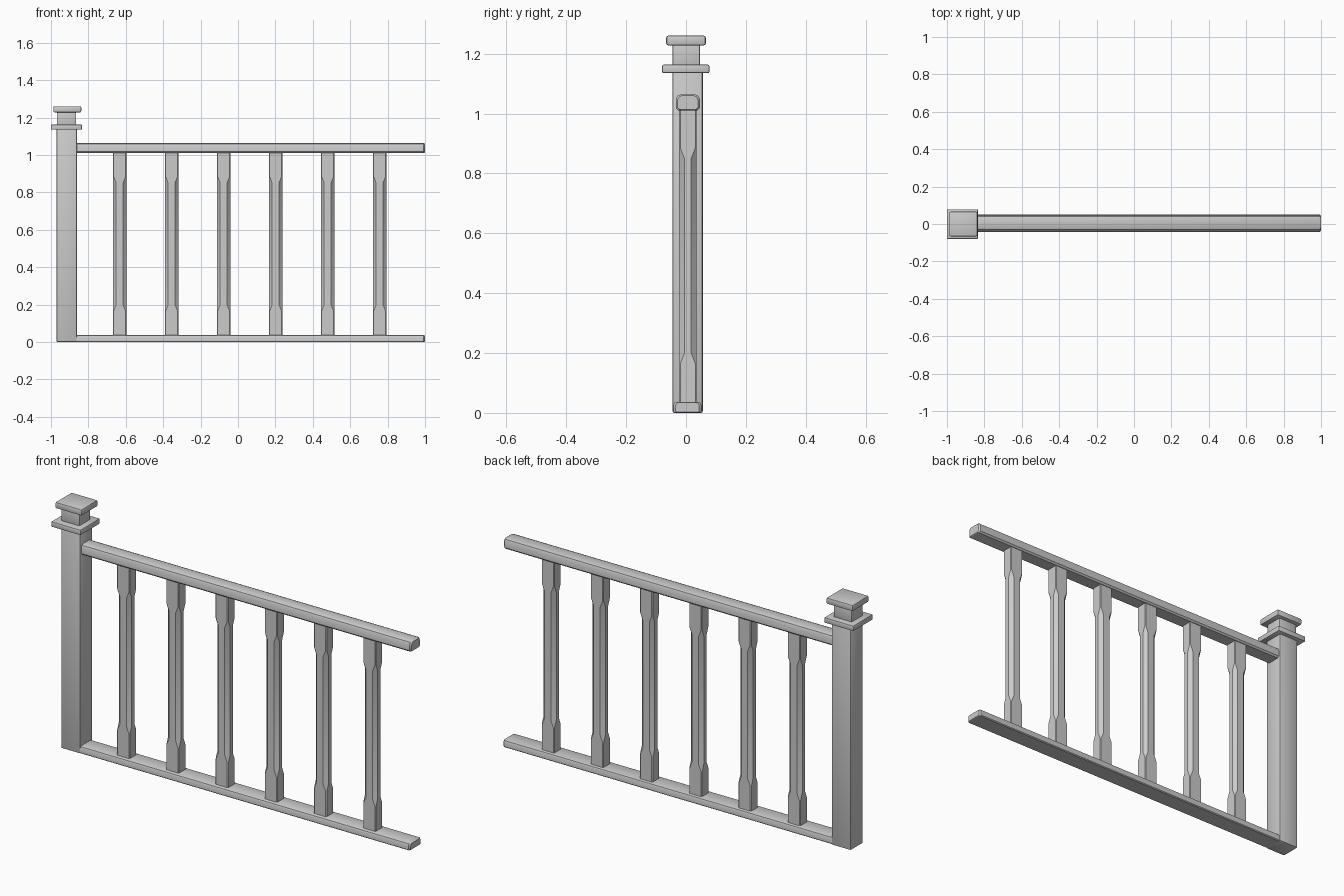
import bpy, bmesh

if "Cube" in bpy.data.objects:
    bpy.data.objects.remove(bpy.data.objects["Cube"])


def finish(name, bm, angle=0.6):
    bmesh.ops.recalc_face_normals(bm, faces=bm.faces)
    mesh = bpy.data.meshes.new(name)
    bm.to_mesh(mesh)
    bm.free()
    obj = bpy.data.objects.new(name, mesh)
    bpy.context.collection.objects.link(obj)
    bpy.context.view_layer.objects.active = obj
    bpy.ops.object.select_all(action='DESELECT')
    obj.select_set(True)
    bpy.ops.object.shade_smooth_by_angle(angle=angle)
    return obj


def box(name, x, y, z, bevel):
    bm = bmesh.new()
    bmesh.ops.create_cube(bm, size=1)
    for v in bm.verts:
        v.co = [(a + b) / 2 + c * (b - a) for (a, b), c in zip((x, y, z), v.co)]
    bmesh.ops.bevel(bm, geom=bm.edges[:], offset=bevel, segments=2,
                    profile=0.5, affect='EDGES')
    return finish(name, bm)


def loft(name, rings, angle=0.6):
    bm = bmesh.new()
    loops = [[bm.verts.new(p) for p in ring] for ring in rings]
    n = len(loops[0])
    for a, b in zip(loops, loops[1:]):
        for i in range(n):
            j = (i + 1) % n
            bm.faces.new((a[i], a[j], b[j], b[i]))
    bm.faces.new(loops[0])
    bm.faces.new(loops[-1])
    return finish(name, bm, angle)


def rail(name, y0, y1, z0, z1, low, high):
    # Rounded-top profile swept along x, with a slightly softened free end
    cy, cz = (y0 + y1) / 2, (z0 + z1) / 2
    profile = [(y0 + low, z0), (y1 - low, z0), (y1, z0 + low), (y1, z1 - high),
               (y1 - high * 0.3, z1 - high * 0.3), (y1 - high, z1),
               (y0 + high, z1), (y0 + high * 0.3, z1 - high * 0.3),
               (y0, z1 - high), (y0, z0 + low)]
    rings = [[(x, cy + (y - cy) * s, cz + (z - cz) * s) for y, z in profile]
             for x, s in ((-0.88, 1), (0.993, 1), (1.0, 0.84))]
    return loft(name, rings)


def baluster(name, cx):
    # Square end blocks stepping into a shaft with deeply cut corners
    hx, hy, cy = 0.036, 0.029, 0.006

    def ring(z, c):
        pts = [(hx, -hy + c), (hx, hy - c), (hx - c, hy), (-hx + c, hy),
               (-hx, hy - c), (-hx, -hy + c), (-hx + c, -hy), (hx - c, -hy)]
        return [(cx + x, cy + y, z) for x, y in pts]

    return loft(name, [ring(z, c) for z, c in (
        (0.025, 0.004), (0.165, 0.004), (0.20, 0.018),
        (0.85, 0.018), (0.885, 0.004), (1.02, 0.004))])


# Newel post with stacked cap
box("newel_post", (-0.97, -0.861), (-0.045, 0.056), (0, 1.145), 0.006)
box("newel_collar", (-1.0, -0.834), (-0.08, 0.078), (1.135, 1.163), 0.005)
box("newel_neck", (-0.969, -0.865), (-0.045, 0.046), (1.15, 1.24), 0.004)
box("newel_cap", (-0.987, -0.838), (-0.066, 0.066), (1.228, 1.26), 0.006)

# Handrail and bottom rail
rail("handrail", -0.034, 0.046, 1.01, 1.064, 0.008, 0.016)
rail("bottom_rail", -0.042, 0.051, 0.0, 0.037, 0.004, 0.01)

# Evenly spaced balusters
for i in range(6):
    baluster(f"baluster_{i + 1}", -0.633 + i * 0.278)
